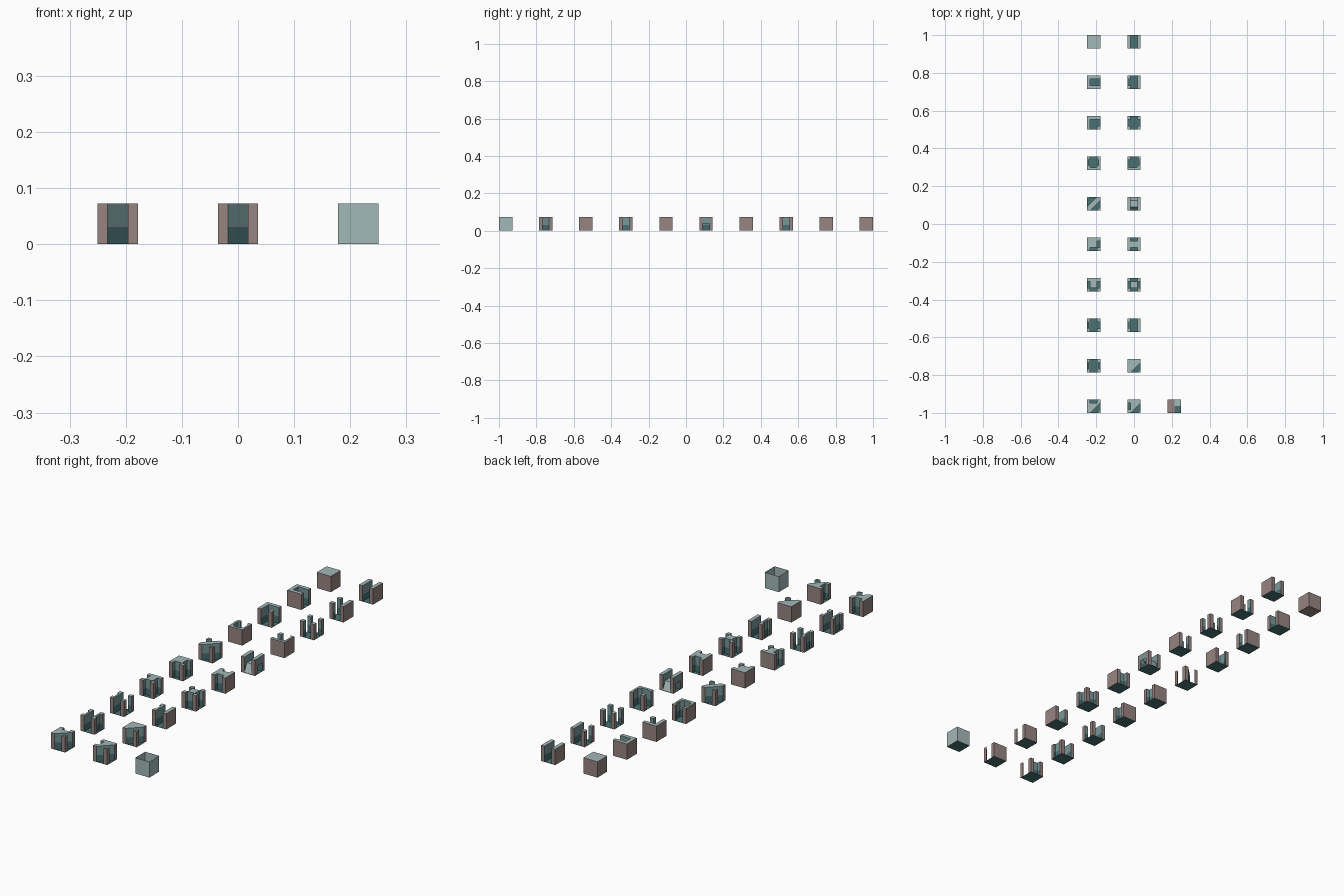
import bpy, bmesh

if "Cube" in bpy.data.objects:
    bpy.data.objects.remove(bpy.data.objects["Cube"])

U = 1 / 14          # tile edge
TOP = 0.0725        # wall height
BAND = 0.031        # top of the dark lower wall band

def mat(name, rgb):
    m = bpy.data.materials.new(name)
    m.diffuse_color = (*rgb, 1)
    m.use_nodes = True
    m.node_tree.nodes["Principled BSDF"].inputs["Base Color"].default_value = m.diffuse_color
    return m

MATS = [mat("light_teal", (0.37, 0.48, 0.48)), mat("brown", (0.31, 0.235, 0.225)),
        mat("mid_teal", (0.19, 0.31, 0.32)), mat("dark_teal", (0.065, 0.16, 0.17))]
LIGHT, BROWN, MID, DARK = range(4)

def finish(bm, name, cx, cy):
    bmesh.ops.remove_doubles(bm, verts=bm.verts, dist=1e-5)
    me = bpy.data.meshes.new(name)
    bm.to_mesh(me)
    bm.free()
    for m in MATS:
        me.materials.append(m)
    ob = bpy.data.objects.new(name, me)
    ob.location = (cx, cy, 0)
    bpy.context.collection.objects.link(ob)

def face(bm, pts, m):
    f = bm.faces.new([bm.verts.new((x * U, y * U, z)) for x, y, z in pts])
    f.material_index = m

def square(x0, y0, x1, y1):
    return [(x0, y0), (x1, y0), (x1, y1), (x0, y1)]

CUTS = [-.5, -.25, -.125, .125, .25, .5]
CUTS = [-.5, -.375, -.25, .25, .375, .5]

def cells(rows):
    """Wall squares from a 5 x 5 plan, back row first."""
    return [square(CUTS[c], CUTS[4 - r], CUTS[c + 1], CUTS[5 - r])
            for r, row in enumerate(rows.split("/")) for c, ch in enumerate(row) if ch == "#"]

def tile(name, polys, cx, cy, extra=None):
    bm = bmesh.new()
    edges = {(a, b) for p in polys for a, b in zip(p, p[1:] + p[:1])}
    for p in polys:
        face(bm, [(x, y, TOP) for x, y in p], LIGHT)
    for a, b in edges:
        if (b, a) in edges:
            continue
        outer = any(abs(a[i]) == .5 and a[i] == b[i] for i in (0, 1))
        steps = [(0, TOP, BROWN)] if outer else [(0, BAND, DARK), (BAND, TOP, MID)]
        for lo, hi, m in steps:
            face(bm, [(*a, lo), (*b, lo), (*b, hi), (*a, hi)], m)
    # floor, brown under the solid block
    face(bm, [(x, y, 0) for x, y in square(-.5, -.5, .5, .5)], BROWN if name == "solid_block" else DARK)
    if extra:
        extra(bm)
    finish(bm, name, cx, cy)

def bridge(bm):
    """Humped deck along y with a low tunnel along x below it."""
    prof = [(-.5, .002), (-.25, .04), (.25, .04), (.5, .002)]
    for (y0, z0), (y1, z1) in zip(prof, prof[1:]):
        face(bm, [(-.25, y0, z0), (.25, y0, z0), (.25, y1, z1), (-.25, y1, z1)], LIGHT)
    for s in (-1, 1):
        for x in (.5, .25):       # panels above the tunnel mouths
            face(bm, [(s * x, -.25, .04), (s * x, .25, .04), (s * x, .25, TOP), (s * x, -.25, TOP)], MID)
        face(bm, [(s * .25, -.25, TOP), (s * .5, -.25, TOP), (s * .5, .25, TOP), (s * .25, .25, TOP)], LIGHT)
        face(bm, [(-.5, s * .25, 0), (.5, s * .25, 0), (.5, s * .25, .04), (-.5, s * .25, .04)], DARK)

Q = .25
FRONT_RIGHT = [(Q, -.5), (.5, -.5), (.5, -Q)]
BACK_LEFT = [(-Q, .5), (-.5, .5), (-.5, Q)]
DIAG = [(-.5, -.5), (-Q, -.5), (.5, Q), (.5, .5)]
BACK_NOTCH = [(Q, .5), (Q, Q), (-Q, Q), (-Q, .5)]
LEFT_NOTCH = [(-.5, Q), (-Q, Q), (-Q, -Q), (-.5, -Q)]
CORNERS = cells("##.##/##.##/...../##.##/##.##")

left = [
    ("solid_block", cells("/".join(["#####"] * 5))),
    ("dead_end", cells("#####/#####/##.../#####/#####")),
    ("square_corner", cells("#####/#####/##.../##.##/##.##")),
    ("end_room", [[(-.5, .5), (-.5, -.5), (.5, -.5), (.5, .5), (Q, .5), (Q, .375), (.375, Q), (.375, -.15),
                   (.2, -.33), (-.2, -.33), (-.375, -.15), (-.375, Q), (-Q, .375), (-Q, .5)]]),
    ("double_diagonal", [DIAG + [(Q, .5), (-.5, -Q)], FRONT_RIGHT, BACK_LEFT]),
    ("two_alcoves", cells("#####/#####/###../##.##/##.##")),
    ("three_alcoves", cells("#####/#####/..#../##.##/##.##")),
    ("junction_with_alcove", cells("##.##/##.##/.#.../##.##/##.##")),
    ("passage_two_alcoves", cells("##.##/##.##/.#.#./##.##/##.##")),
    ("diagonal_back_alcove", [DIAG + BACK_NOTCH + [(-.5, .5)], FRONT_RIGHT]),
]
middle = [
    ("straight_passage", cells("/".join(["##.##"] * 5))),
    ("tee_junction", cells("##.##/##.##/...##/##.##/##.##")),
    ("crossing", CORNERS),
    ("corner_room", [[(-.5, -Q), (-.5, -.5), (.5, -.5), (.5, .5), (Q, .5), (.375, Q), (.375, -.15),
                      (.2, -.33), (-.2, -.33)], square(-.5, Q, -Q, .5)]),
    ("bridge_crossing", CORNERS),
    ("opposite_alcoves", cells("##.##/##.##/#####/##.##/##.##")),
    ("four_alcoves", cells("##.##/##.##/..#../##.##/##.##")),
    ("passage_one_alcove", cells("##.##/##.##/.#.##/##.##/##.##")),
    ("diagonal_corner", [DIAG + [(-.5, .5)], FRONT_RIGHT]),
    ("diagonal_left_alcove", [DIAG + [(-.5, .5)] + LEFT_NOTCH, FRONT_RIGHT]),
]
# two columns of tiles, from back to front
for cx, column in ((-3 * U, left), (0, middle)):
    for i, (name, polys) in enumerate(column):
        tile(name, polys, cx, (13.5 - 3 * i) * U, bridge if name == "bridge_crossing" else None)

# open sample box in the front right
bm = bmesh.new()
ring = square(-.5, -.5, .5, .5)
for a, b in zip(ring, ring[1:] + ring[:1]):
    face(bm, [(*a, 0), (*b, 0), (*b, TOP), (*a, TOP)], LIGHT)
for q, m in ((square(-.5, -.5, 0, .5), BROWN), (square(0, 0, .5, .5), LIGHT), (square(0, -.5, .5, 0), DARK)):
    face(bm, [(x, y, .001) for x, y in q], m)
face(bm, [(x, y, 0) for x, y in reversed(ring)], DARK)
finish(bm, "open_box", 3 * U, -13.5 * U)
